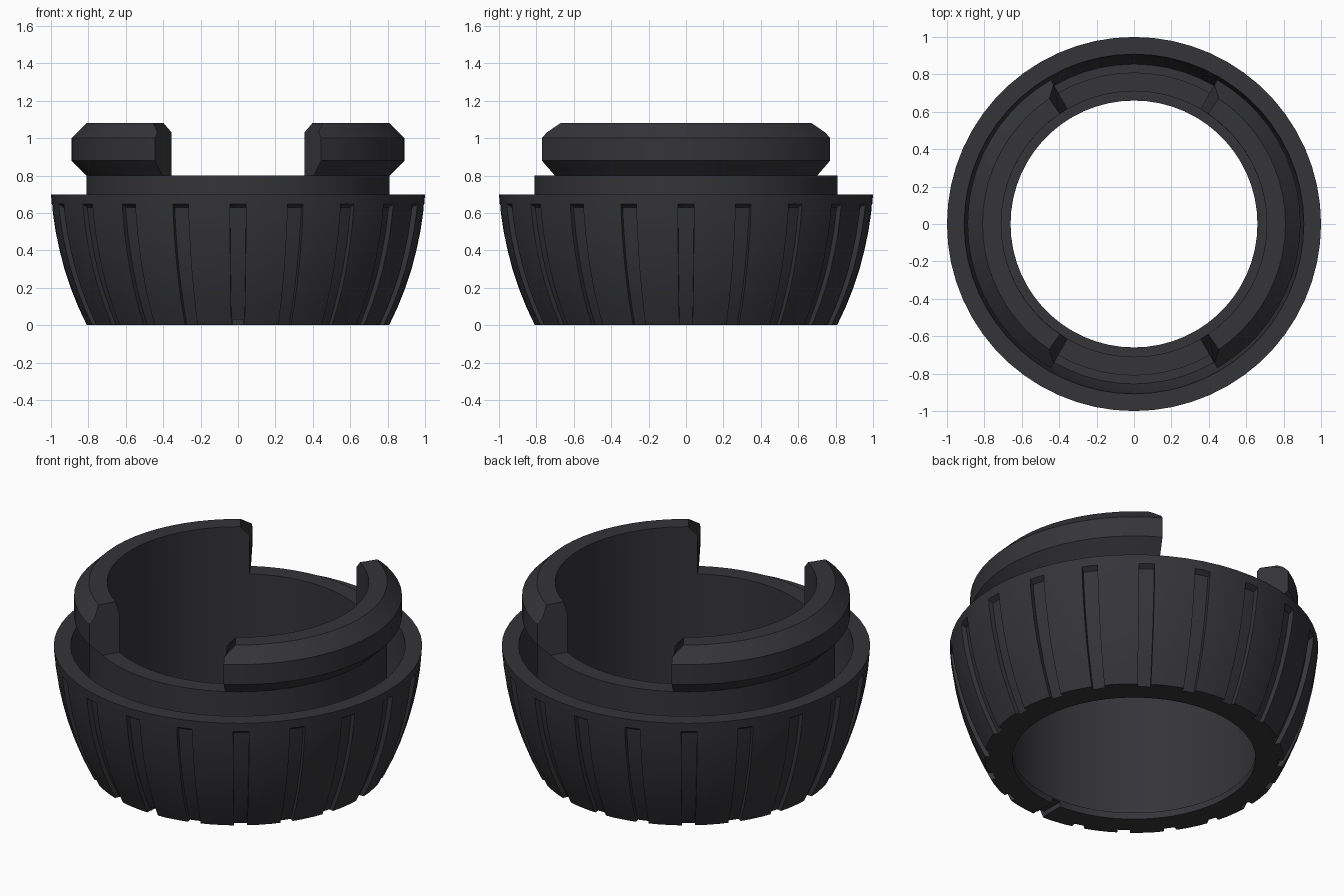
import bpy, bmesh, math
from math import sin, cos, radians

if "Cube" in bpy.data.objects:
    bpy.data.objects.remove(bpy.data.objects["Cube"])

mat = bpy.data.materials.new("dark_plastic")
mat.diffuse_color = (0.035, 0.035, 0.04, 1)
mat.use_nodes = True
mat.node_tree.nodes["Principled BSDF"].inputs["Base Color"].default_value = mat.diffuse_color


def sweep(bm, profile, a0, a1, steps, end_cut=None):
    """Sweep a closed (r, z) profile round z; end_cut maps a z to an angle trimmed off both ends."""
    full = a1 - a0 >= 360
    rings = []
    for i in range(steps if full else steps + 1):
        ring = []
        for r, z in profile:
            trim = end_cut(z) if end_cut else 0
            lo, hi = a0 + trim, a1 - trim
            a = radians(lo + (hi - lo) * i / steps)
            ring.append(bm.verts.new((r * cos(a), r * sin(a), z)))
        rings.append(ring)
    n = len(profile)
    for i in range(steps):
        p, q = rings[i], rings[(i + 1) % len(rings)]
        for j in range(n):
            k = (j + 1) % n
            bm.faces.new((p[j], q[j], q[k], p[k]))
    if not full:
        bm.faces.new(rings[0])
        bm.faces.new(rings[-1][::-1])


def finish(bm, name):
    bmesh.ops.recalc_face_normals(bm, faces=bm.faces)
    me = bpy.data.meshes.new(name)
    bm.to_mesh(me)
    bm.free()
    ob = bpy.data.objects.new(name, me)
    bpy.context.collection.objects.link(ob)
    me.materials.append(mat)
    return ob


def smooth(ob):
    bpy.ops.object.select_all(action='DESELECT')
    ob.select_set(True)
    bpy.context.view_layer.objects.active = ob
    bpy.ops.object.shade_smooth_by_angle(angle=radians(20))


# bowl-shaped grip with a trough, inner collar and a lip at the foot of the bore
curve = [(.81, 0), (.857, .1), (.897, .2), (.93, .3), (.956, .4),
         (.977, .5), (.992, .6), (1.0, .7)]
trough = [(.908, .7), (.9, .6), (.886, .5), (.865, .4), (.855, .36), (.81, .36)]
collar = [(.81, .8), (.71, .8), (.71, .04), (.66, .04), (.66, 0)]
bm = bmesh.new()
sweep(bm, curve + trough + collar, 0, 360, 60)
grip = finish(bm, "grip_ring")

# groove cutters: twenty slots that follow the bowl and run out at the foot
floor = [(.755, -.05)] + [(r - .03, z) for r, z in curve[:-1]] + [(.966, .63), (1.03, .67)]
outside = [(1.1, .67), (1.1, -.05)]
bm = bmesh.new()
for i in range(20):
    sweep(bm, floor + outside, i * 18 - 2.5, i * 18 + 2.5, 2)
grooves = finish(bm, "groove_cutter")

# small notch under the front
bm = bmesh.new()
bmesh.ops.create_cube(bm, size=1)
for v in bm.verts:
    v.co = (v.co.x * .06, v.co.y * .3 - .74, v.co.z * .06)
notch = finish(bm, "notch_cutter")

for cutter in (grooves, notch):
    mod = grip.modifiers.new(cutter.name, 'BOOLEAN')
    mod.operation = 'DIFFERENCE'
    mod.solver = 'EXACT'
    mod.object = cutter
    bpy.context.view_layer.objects.active = grip
    bpy.ops.object.modifier_apply(modifier=mod.name)
for cutter in (grooves, notch):
    bpy.data.objects.remove(cutter)
smooth(grip)

# two snap clips with bevelled rims and ends
clip = [(.71, .8), (.81, .8), (.89, .88), (.89, 1.0), (.86, 1.03), (.81, 1.08),
        (.71, 1.08), (.71, 1.03)]
for name, mid in (("right_clip", 0), ("left_clip", 180)):
    bm = bmesh.new()
    sweep(bm, clip, mid - 60, mid + 60, 20, lambda z: 4 if z > 1.05 else 0)
    ob = finish(bm, name)
    smooth(ob)
